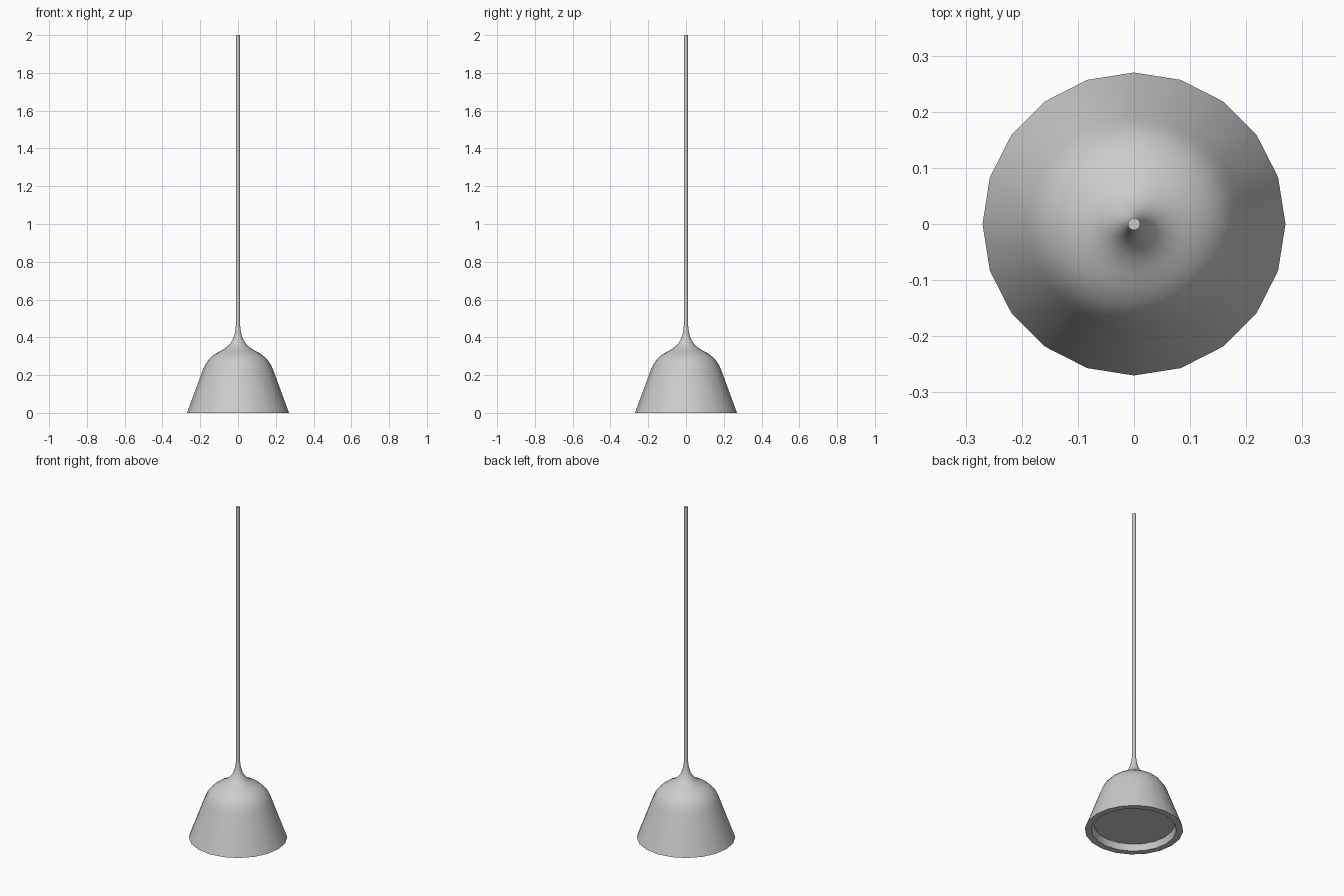
import bpy, bmesh, math

if "Cube" in bpy.data.objects:
    bpy.data.objects.remove(bpy.data.objects["Cube"])

SIDES = 20

def lathe(name, profile):
    """Revolve (radius, z) points around z; zero radius closes to a pole."""
    bm = bmesh.new()
    rings = []
    for r, z in profile:
        n = SIDES if r > 0 else 1
        rings.append([bm.verts.new((r * math.cos(2 * math.pi * i / SIDES),
                                    r * math.sin(2 * math.pi * i / SIDES), z))
                      for i in range(n)])
    for a, b in zip(rings, rings[1:]):
        for i in range(SIDES):
            j = (i + 1) % SIDES
            quad = [a[i % len(a)], a[j % len(a)], b[j % len(b)], b[i % len(b)]]
            bm.faces.new(list(dict.fromkeys(quad)))
    bmesh.ops.recalc_face_normals(bm, faces=bm.faces)
    mesh = bpy.data.meshes.new(name)
    bm.to_mesh(mesh)
    bm.free()
    obj = bpy.data.objects.new(name, mesh)
    bpy.context.collection.objects.link(obj)
    bpy.ops.object.select_all(action='DESELECT')
    obj.select_set(True)
    bpy.context.view_layer.objects.active = obj
    bpy.ops.object.shade_smooth_by_angle(angle=math.radians(35))
    return obj

# Bell shade flowing into the thin cord, with a recessed panel underneath
lathe("pendant_lamp", [
    (0, 0.037), (0.222, 0.037), (0.233, 0), (0.27, 0),
    (0.191, 0.215), (0.183, 0.235), (0.172, 0.258), (0.157, 0.28),
    (0.138, 0.299), (0.115, 0.316), (0.09, 0.329), (0.07, 0.341),
    (0.052, 0.355), (0.038, 0.371), (0.027, 0.39), (0.019, 0.413),
    (0.014, 0.437), (0.011, 0.465), (0.011, 2.0), (0, 2.0)])
